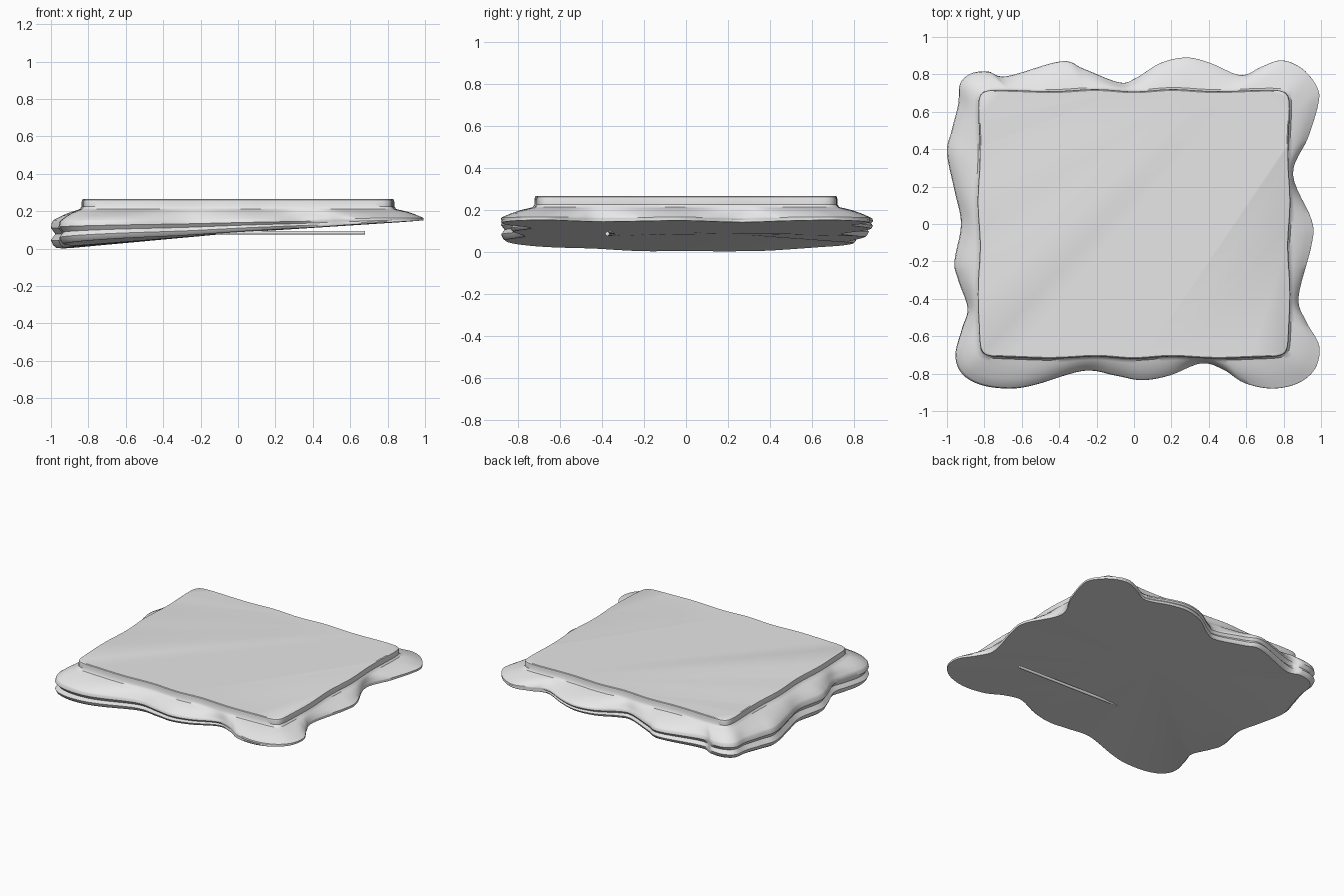
import bpy
import bmesh
import math
from mathutils import Vector

start_cube = bpy.data.objects.get("Cube")
if start_cube:
    bpy.data.objects.remove(start_cube, do_unlink=True)


def make_material(name, colour):
    material = bpy.data.materials.new(name)
    material.use_nodes = True
    material.diffuse_color = colour
    material.node_tree.nodes["Principled BSDF"].inputs["Base Color"].default_value = colour
    return material


def finish(bm, name, material):
    """Turn a bmesh into a smooth-shaded object that keeps its sharp edges."""
    bmesh.ops.recalc_face_normals(bm, faces=bm.faces)
    mesh = bpy.data.meshes.new(name)
    bm.to_mesh(mesh)
    bm.free()
    mesh.materials.append(material)
    obj = bpy.data.objects.new(name, mesh)
    bpy.context.collection.objects.link(obj)
    bpy.ops.object.select_all(action="DESELECT")
    obj.select_set(True)
    bpy.context.view_layer.objects.active = obj
    bpy.ops.object.shade_smooth_by_angle(angle=math.radians(35))
    return obj


def closed_spline(points, steps):
    """Closed smooth curve that passes through every point."""
    result = []
    count = len(points)
    for i in range(count):
        a, b, c, d = (Vector(points[(i + k) % count]) for k in (-1, 0, 1, 2))
        for s in range(steps):
            t = s / steps
            result.append(0.5 * (2 * b + (c - a) * t
                                 + (2 * a - 5 * b + 4 * c - d) * t ** 2
                                 + (3 * b - a - 3 * c + d) * t ** 3))
    return result


def slab_point(direction, scale):
    """Point on the gently wavy rounded rectangle of the raised slab."""
    power = 26
    half_x, half_y = 0.83, 0.715
    radius = ((abs(direction.x) / half_x) ** power
              + (abs(direction.y) / half_y) ** power) ** (-1 / power)
    wave = 0.006 * math.sin(11 * math.atan2(direction.y, direction.x))
    return direction * (radius + wave) * scale


# Wavy outline of the rim, counterclockwise from the front left corner
outline = [
    (.99, -.65), (.97, -.77), (.88, -.85), (.74, -.88), (.59, -.85),
    (.48, -.78), (.36, -.745), (.19, -.81), (.04, -.835), (-.1, -.81),
    (-.27, -.785), (-.53, -.86), (-.67, -.88), (-.82, -.86), (-.92, -.8),
    (-.955, -.7), (-.92, -.56), (-.89, -.45), (-.94, -.3), (-.96, -.2),
    (-.925, 0), (-.96, .18), (-1, .38), (-.975, .5), (-.94, .64),
    (-.93, .75), (-.87, .805), (-.78, .815), (-.68, .79), (-.39, .87),
    (-.27, .83), (-.08, .757), (.01, .78), (.14, .86), (.28, .89),
    (.41, .86), (.57, .795), (.68, .84), (.79, .875), (.9, .83),
    (.98, .73), (.985, .64), (.93, .46), (.85, .265), (.95, .02),
    (.95, -.11), (.88, -.39), (.92, -.52),
]
rim = closed_spline(outline, 6)

# Rim side: share of the thickness, inset; the rim thins out towards +x
rim_profile = [(0, .03), (.1, .012), (.28, 0), (.5, .025), (.72, 0), (.92, .005), (1, .014)]
# Sloping shoulder: share of the way to the slab, share of the rise
shoulder_profile = [(.3, .4), (.6, .72), (.85, .9), (1, 1)]
# Slab wall: scale, height
slab_profile = [(1, .225), (1, .25), (.997, .261), (.99, .265)]

rings = [[] for _ in range(len(rim_profile) + len(shoulder_profile) + len(slab_profile))]
for p in rim:
    direction = p.normalized()
    thick = (1 - p.x) / 2
    bottom = .074 + .077 * p.x + .035 * thick * (p.y / .86) ** 2
    top = .158 + .006 * p.x
    foot = slab_point(direction, 1.012)
    column = []
    for share, inset in rim_profile:
        q = p - direction * inset * thick
        column.append((q.x, q.y, bottom + (top - bottom) * share))
    edge = Vector(column[-1])
    for across, rise in shoulder_profile:
        q = edge.xy.lerp(foot, across)
        column.append((q.x, q.y, top + (.212 - top) * rise))
    for scale, height in slab_profile:
        q = slab_point(direction, scale)
        column.append((q.x, q.y, height))
    for ring, co in zip(rings, column):
        ring.append(co)

# Tray body: loft the rings, fan the underside and cap the slab
body = bmesh.new()
loops = [[body.verts.new(co) for co in ring] for ring in rings]
total = len(rim)
for low, high in zip(loops, loops[1:]):
    for i in range(total):
        j = (i + 1) % total
        body.faces.new((low[i], low[j], high[j], high[i]))
hub = body.verts.new((0, .2, .085))
for i in range(total):
    body.faces.new((loops[0][(i + 1) % total], loops[0][i], hub))
body.faces.new(loops[-1])
grey = make_material("plain light grey", (0.8, 0.8, 0.8, 1))
finish(body, "wavy_tray", grey)

# Thin rod under the tray, partly sunk into the sloping underside
rod = bmesh.new()
bmesh.ops.create_cone(rod, cap_ends=True, segments=16, radius1=.01, radius2=.01, depth=.83)
rod_object = finish(rod, "underside_rod", grey)
rod_object.location = (.265, -.36, .085)
rod_object.rotation_euler = (0, math.radians(90), math.radians(-2))
